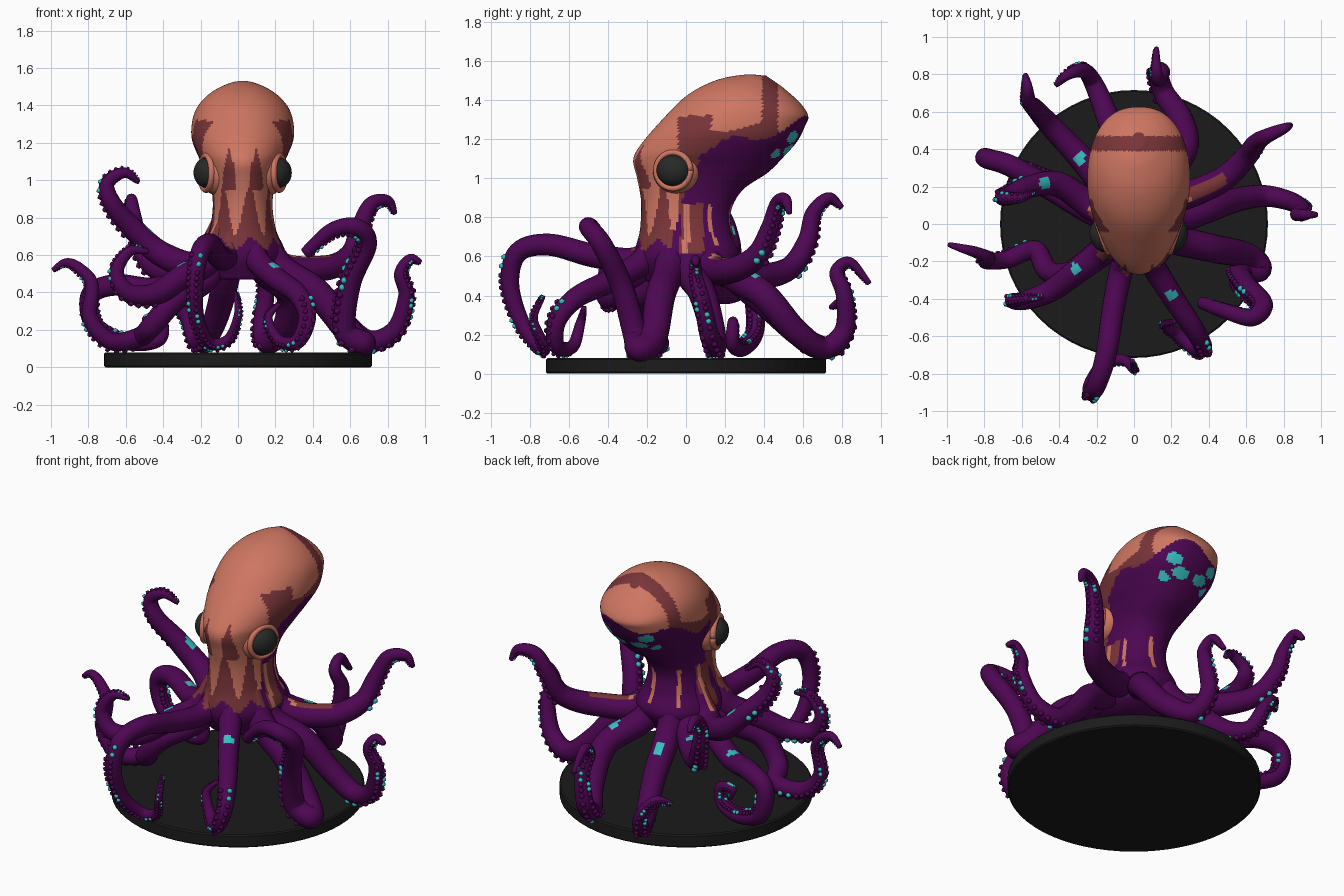
import bpy, bmesh, math
from mathutils import Vector, Matrix

cube = bpy.data.objects.get("Cube")
if cube:
    bpy.data.objects.remove(cube, do_unlink=True)


def material(name, rgb):
    mat = bpy.data.materials.new(name)
    mat.use_nodes = True
    mat.diffuse_color = (*rgb, 1)
    node = mat.node_tree.nodes["Principled BSDF"]
    node.inputs["Base Color"].default_value = (*rgb, 1)
    node.inputs["Roughness"].default_value = 0.8
    return mat


SKIN = [material("coral skin", (0.62, 0.18, 0.12)),
        material("maroon skin", (0.19, 0.035, 0.04)),
        material("purple skin", (0.075, 0.002, 0.085)),
        material("teal spot", (0.04, 0.52, 0.54))]
CORAL, MAROON, PURPLE, TEAL = range(4)
EYE = material("dark eye", (0.02, 0.022, 0.02))
STAND = material("black stand", (0.011, 0.011, 0.011))
MID = 0.025  # sideways centre of the head


def finish(name, bm, mats, smooth=True):
    bmesh.ops.recalc_face_normals(bm, faces=bm.faces)
    mesh = bpy.data.meshes.new(name)
    for f in bm.faces:
        f.smooth = smooth
    bm.to_mesh(mesh)
    bm.free()
    for m in mats:
        mesh.materials.append(m)
    obj = bpy.data.objects.new(name, mesh)
    bpy.context.collection.objects.link(obj)
    return obj


def spline(points, steps):
    """Smooth path through points of any dimension."""
    p = [Vector(q) for q in points]
    p = [p[0] * 2 - p[1]] + p + [p[-1] * 2 - p[-2]]
    out = []
    for a, b, c, d in zip(p, p[1:], p[2:], p[3:]):
        for i in range(steps):
            t = i / steps
            out.append((b * 2 + (c - a) * t + (a * 2 - b * 5 + c * 4 - d) * t * t
                        + (b * 3 - a - c * 3 + d) * t ** 3) / 2)
    return out + [p[-2]]


def skin_rings(bm, rings):
    """Join rings of points into a closed tube; return its faces."""
    vs = [[bm.verts.new(p) for p in r] for r in rings]
    n = len(vs[0])
    faces = [bm.faces.new((a[i], a[(i + 1) % n], b[(i + 1) % n], b[i]))
             for a, b in zip(vs, vs[1:]) for i in range(n)]
    return faces + [bm.faces.new(vs[0][::-1]), bm.faces.new(vs[-1])]


# --- skin pattern ---
MANTLE_SPOTS = [(0.1, 0.47, 1.115), (0.08, 0.545, 1.21), (0.04, 0.52, 1.15)]


def body_colour(p):
    x, y, z = abs(p.x - MID), p.y, p.z
    if any((Vector((x * 0.6, y, z)) - Vector(s)).length < 0.034 for s in MANTLE_SPOTS):
        return TEAL
    ramp = min(max((y + 0.09) / 0.17, 0), 1)
    line = 0.66 + 0.5 * ramp + 0.28 * max(y - 0.15, 0)
    streak = math.sin(math.atan2(p.x - MID, -y) * 9)
    if y > -0.03 and z < 0.87:
        if y < 0.09 and z > 0.62:
            return CORAL if streak > 0.75 else MAROON
        return CORAL if streak > 0.9 and z > 0.65 else PURPLE
    if z < line + 0.03 * streak:
        return PURPLE
    if 0.39 < y < 0.47 or (-0.04 < y < 0.45 and z < max(line + 0.06, 1.24 + 0.08 * (y < 0.13))):
        return MAROON
    if y < 0 and z < 0.84 + 0.13 * streak:
        return MAROON
    if y < -0.1 and z > 0.95 and abs(x - 0.072) < 0.036 - ((z - 0.97) / 0.2) ** 2 * 0.036:
        return MAROON
    return CORAL


# --- head and mantle: front y, z, back y, z and half width of each ring ---
profile = [(-0.2, 0.47, 0.2, 0.47, 0.18), (-0.26, 0.6, 0.28, 0.6, 0.23),
           (-0.235, 0.74, 0.24, 0.72, 0.18), (-0.23, 0.88, 0.23, 0.83, 0.16),
           (-0.25, 1, 0.29, 0.94, 0.17), (-0.27, 1.09, 0.42, 1.03, 0.2),
           (-0.24, 1.16, 0.5, 1.11, 0.24), (-0.14, 1.28, 0.57, 1.19, 0.274),
           (0, 1.42, 0.61, 1.27, 0.262), (0.15, 1.5, 0.625, 1.32, 0.215),
           (0.3, 1.53, 0.58, 1.39, 0.13), (0.41, 1.525, 0.49, 1.47, 0.035)]


def bulge(v, power):
    return math.copysign(abs(v) ** power, v)


rings = []
for fy, fz, by, bz, half in spline(profile, 9):
    front, back = Vector((MID, fy, fz)), Vector((MID, by, bz))
    ring = []
    for i in range(112):
        a = math.tau * i / 112
        power = 1 if math.cos(a) > 0 else 0.87  # blunter at the back
        ring.append((front + back) / 2 + (front - back) / 2 * bulge(math.cos(a), power)
                    + Vector((half * bulge(math.sin(a), power), 0, 0)))
    rings.append(ring)
bm = bmesh.new()
for f in skin_rings(bm, rings):
    f.material_index = body_colour(f.calc_center_median())
finish("head_and_mantle", bm, SKIN)


# --- eyes with raised lids, turned a little forward ---
def ball(name, place, scale, mat):
    bm = bmesh.new()
    bmesh.ops.create_uvsphere(bm, u_segments=32, v_segments=20, radius=1,
                              matrix=place @ Matrix.Diagonal((*scale, 1)))
    finish(name, bm, [mat])


for side, word in ((1, "left"), (-1, "right")):
    turn = Matrix.Rotation(-side * 0.33, 4, "Z")
    place = Matrix.Translation((MID + side * 0.195, -0.065, 1.04)) @ turn
    ball(word + "_eye", place, (0.065, 0.088, 0.08), EYE)
    ball(word + "_eye_socket", Matrix.Translation((MID + side * 0.14, -0.05, 1.04)) @ turn,
         (0.08, 0.125, 0.12), SKIN[CORAL])
    rings = []
    bm = bmesh.new()
    for i in range(33):
        a = math.tau * i / 32
        out = Vector((0, math.cos(a), math.sin(a)))
        rings.append([place @ (Vector((side * 0.018 * math.cos(b), 0, 0))
                               + out * (0.092 + 0.016 * math.sin(b)))
                      for b in (math.tau * k / 10 for k in range(10))])
    skin_rings(bm, rings)
    finish(word + "_eyelid", bm, [SKIN[CORAL]])

# --- arms: tapered tubes with two rows of suckers underneath ---
ARM_SPOTS = [(-0.31, -0.24), (0.2, -0.38), (-0.48, 0.22), (-0.29, 0.35), (-0.09, 0.4),
             (0.25, 0.36)]


def arm(name, *points, thick=0.072, tip=0.012, stripe=False, flip=1):
    root = Vector(points[0])
    flat = Vector((root.x, root.y, 0)).normalized()
    path = spline([(flat.x * 0.1 + MID, flat.y * 0.15, 0.84)] + list(points), 13)
    n = len(path) - 1
    under = Vector((-flat.x, -flat.y, -0.3)) * flip
    bm = bmesh.new()
    rings, frames = [], []
    for i, p in enumerate(path):
        along = (path[min(i + 1, n)] - path[max(i - 1, 0)]).normalized()
        under = (under - along * under.dot(along)).normalized()
        across = along.cross(under)
        r = (thick * (1 - i / n) ** 0.75 + tip) * min(1, 0.45 + i / 22)
        frames.append((p, under.copy(), across, r))
        rings.append([p + (under * math.cos(a) + across * math.sin(a)) * r
                      for a in (math.tau * k / 18 for k in range(18))])
    for f in skin_rings(bm, rings):
        c = f.calc_center_median()
        f.normal_update()
        f.material_index = body_colour(c) if c.z > 0.62 and c.xy.length < 0.3 else PURPLE
        if stripe and f.normal.z > 0.88 and 0.2 < c.xy.length < 0.55:
            f.material_index = CORAL if c.xy.length < 0.33 else MAROON
        if f.normal.z > 0.4 and any((c.xy - Vector(s)).length < 0.032 for s in ARM_SPOTS):
            f.material_index = TEAL
    travelled, count = 0, 0
    for i in range(int(n * 0.42), n):
        p, under, across, r = frames[i]
        travelled += (p - path[i - 1]).length
        if travelled < r * 0.6:
            continue
        travelled, count = 0, count + 1
        for s in (-1, 1):
            spot = p + (under * 0.85 + across * 0.5 * s) * r
            made = bmesh.ops.create_icosphere(bm, subdivisions=1, radius=r * 0.3 + 0.002,
                                              matrix=Matrix.Translation(spot))
            for v in made["verts"]:
                for f in v.link_faces:
                    f.material_index = TEAL if (count + s) % 9 < 2 else PURPLE
    finish(name, bm, SKIN)


arm("front_right_reaching_arm", (-0.06, -0.22, 0.6), (-0.11, -0.45, 0.6), (-0.15, -0.7, 0.66),
    (-0.2, -0.86, 0.62), (-0.23, -0.9, 0.46), (-0.22, -0.84, 0.26), (-0.15, -0.74, 0.13),
    (-0.05, -0.73, 0.15), (0, -0.78, 0.28), (-0.01, -0.73, 0.4), thick=0.058, flip=-1)
arm("front_left_arm", (0.09, -0.2, 0.6), (0.2, -0.38, 0.48), (0.32, -0.56, 0.39),
    (0.37, -0.66, 0.27), (0.32, -0.66, 0.14), (0.22, -0.58, 0.14), (0.16, -0.54, 0.26),
    (0.22, -0.52, 0.34), thick=0.06, flip=-1)
arm("left_arched_arm", (0.2, -0.08, 0.56), (0.42, -0.13, 0.4), (0.6, -0.17, 0.18),
    (0.67, -0.24, 0.13), (0.57, -0.26, 0.2), (0.6, -0.33, 0.45), (0.69, -0.43, 0.66),
    (0.63, -0.5, 0.75), (0.5, -0.47, 0.73), (0.36, -0.42, 0.61), thick=0.052, tip=0.032)
arm("left_low_arm", (0.2, 0.01, 0.55), (0.4, 0.08, 0.42), (0.55, 0.13, 0.25),
    (0.7, 0.15, 0.14), (0.84, 0.12, 0.2), (0.9, 0.08, 0.38), (0.87, 0.05, 0.5),
    (0.92, 0.05, 0.58), (0.98, 0.05, 0.56))
arm("left_raised_arm", (0.2, 0.12, 0.56), (0.46, 0.23, 0.53), (0.6, 0.36, 0.6),
    (0.65, 0.43, 0.74), (0.71, 0.47, 0.87), (0.8, 0.51, 0.89), (0.84, 0.53, 0.82), stripe=True)
arm("back_left_arm", (0.12, 0.2, 0.55), (0.27, 0.4, 0.4), (0.25, 0.56, 0.22),
    (0.16, 0.7, 0.13), (0.13, 0.81, 0.22), (0.15, 0.81, 0.4), (0.13, 0.77, 0.52),
    (0.12, 0.84, 0.57), (0.12, 0.94, 0.46))
arm("back_arm", (-0.05, 0.22, 0.55), (-0.1, 0.45, 0.32), (-0.16, 0.62, 0.17),
    (-0.22, 0.76, 0.14), (-0.27, 0.82, 0.26), (-0.35, 0.8, 0.36), (-0.42, 0.74, 0.34))
arm("back_right_raised_arm", (-0.12, 0.16, 0.55), (-0.29, 0.36, 0.5), (-0.45, 0.53, 0.54),
    (-0.53, 0.62, 0.68), (-0.56, 0.65, 0.82), (-0.57, 0.73, 0.9), (-0.58, 0.8, 0.85))
arm("right_tall_arm", (-0.2, 0.08, 0.56), (-0.4, 0.21, 0.6), (-0.56, 0.2, 0.74),
    (-0.67, 0.15, 0.87), (-0.7, 0.14, 0.98), (-0.61, 0.14, 1.04), (-0.53, 0.17, 0.99))
arm("right_curled_arm", (-0.2, 0.05, 0.52), (-0.43, 0.18, 0.42), (-0.66, 0.31, 0.44),
    (-0.79, 0.35, 0.38), (-0.76, 0.35, 0.21), (-0.57, 0.29, 0.13), (-0.42, 0.24, 0.15),
    (-0.41, 0.24, 0.25), (-0.49, 0.24, 0.26), (-0.47, 0.24, 0.19), thick=0.06)
arm("right_low_arm", (-0.15, -0.12, 0.5), (-0.34, -0.26, 0.36), (-0.46, -0.25, 0.22),
    (-0.53, -0.14, 0.16), (-0.68, -0.19, 0.14), (-0.79, -0.2, 0.26), (-0.78, -0.18, 0.44),
    (-0.85, -0.15, 0.53), (-0.92, -0.13, 0.56), (-0.99, -0.11, 0.52), thick=0.06)
arm("front_right_arm", (-0.15, -0.14, 0.58), (-0.3, -0.25, 0.48), (-0.45, -0.36, 0.39),
    (-0.59, -0.41, 0.4), (-0.65, -0.41, 0.51), (-0.58, -0.4, 0.62), (-0.48, -0.39, 0.62))

# --- round stand with a chamfered rim ---
bm = bmesh.new()
skin_rings(bm, [[Vector((r * math.cos(math.tau * i / 64), r * math.sin(math.tau * i / 64), z))
                 for i in range(64)]
                for r, z in ((0.708, 0), (0.716, 0.008), (0.716, 0.072), (0.708, 0.08))])
finish("round_stand", bm, [STAND], smooth=False)
